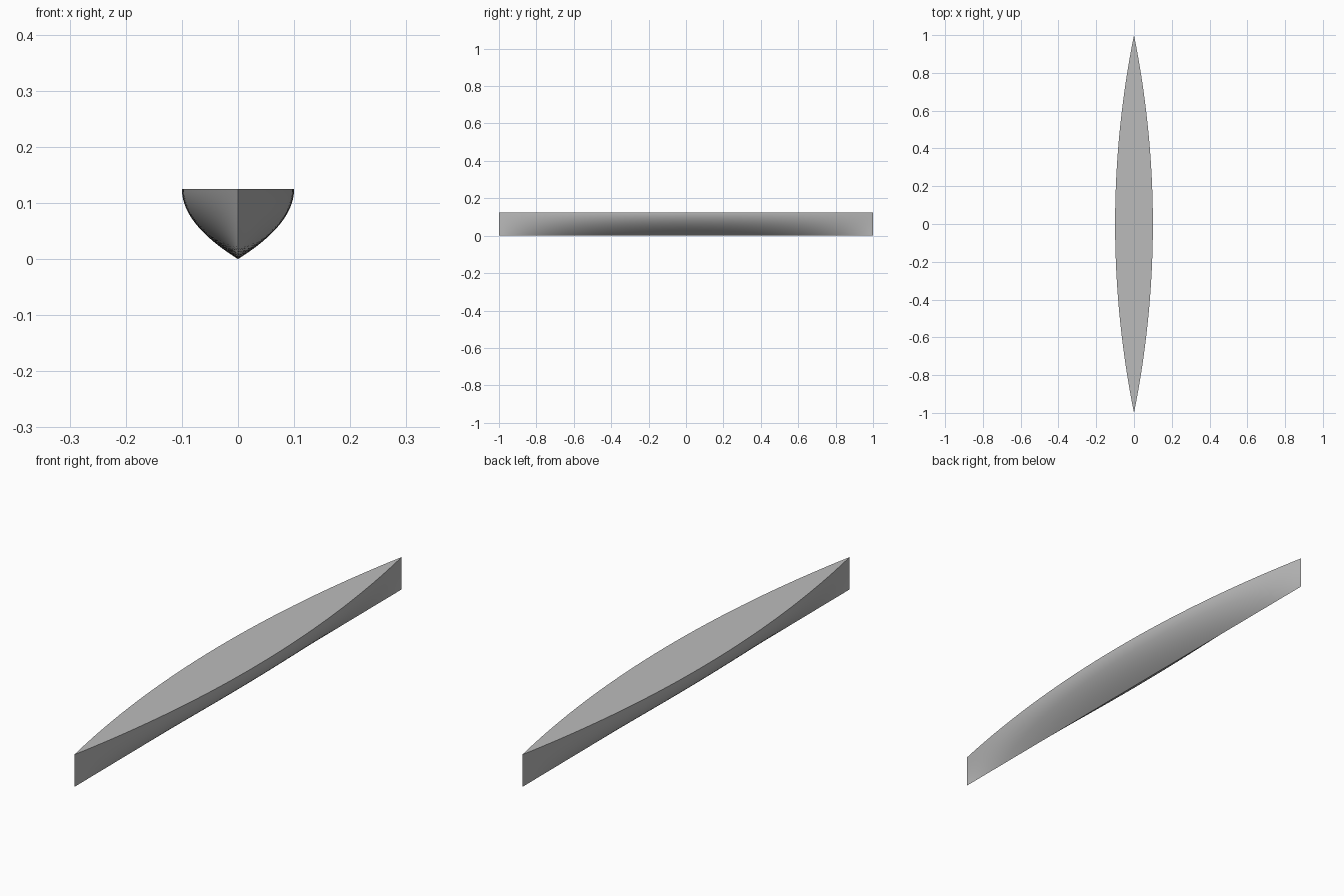
import bpy
import bmesh
import math

cube = bpy.data.objects.get("Cube")
if cube:
    bpy.data.objects.remove(cube, do_unlink=True)

HALF_LENGTH, HALF_BEAM, DEPTH = 1.0, 0.1, 0.125
STATIONS, STRAKES = 80, 48

# Hull colour
grey = bpy.data.materials.new("hull_grey")
grey.use_nodes = True
colour = (0.5, 0.5, 0.5, 1.0)
grey.diffuse_color = colour
grey.node_tree.nodes["Principled BSDF"].inputs["Base Color"].default_value = colour

# Double-ended parabolic hull: wrap a grid from one sheer line, round the keel, to the other
bm = bmesh.new()
bmesh.ops.create_grid(bm, x_segments=STRAKES, y_segments=STATIONS, size=1.0)
for v in bm.verts:
    u, t = v.co.x, v.co.y
    draft = 1 - abs(u)
    width = HALF_BEAM * (1 - t * t) * (1 - draft * draft)
    v.co = (math.copysign(width, u), t * HALF_LENGTH, DEPTH * abs(u))

# Close the stem and stern, then cap with a flat deck
bmesh.ops.remove_doubles(bm, verts=bm.verts[:], dist=0.00001)
sheer = [e for e in bm.edges if e.is_boundary]
bmesh.ops.contextual_create(bm, geom=sheer)
bmesh.ops.recalc_face_normals(bm, faces=bm.faces[:])

mesh = bpy.data.meshes.new("boat_hull")
bm.to_mesh(mesh)
bm.free()
mesh.materials.append(grey)
hull = bpy.data.objects.new("boat_hull", mesh)
bpy.context.collection.objects.link(hull)

# Smooth sides with crisp deck edge, keel and stems
bpy.ops.object.select_all(action="DESELECT")
hull.select_set(True)
bpy.context.view_layer.objects.active = hull
bpy.ops.object.shade_smooth_by_angle(angle=math.radians(30))
